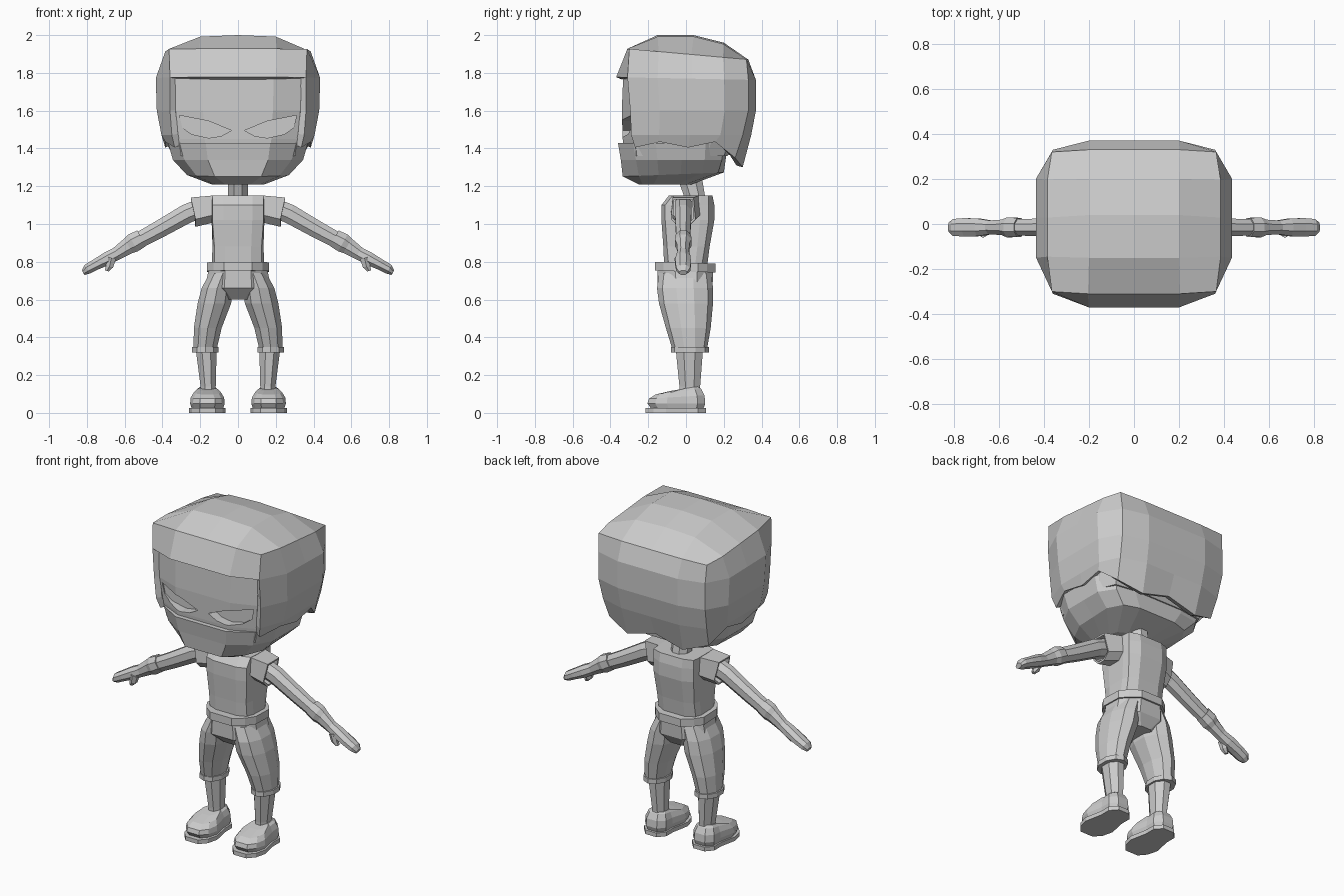
import bpy, bmesh
from math import cos, sin, tau
from mathutils import Vector

if "Cube" in bpy.data.objects:
    bpy.data.objects.remove(bpy.data.objects["Cube"])

GREY = (0.6, 0.6, 0.6, 1)
grey = bpy.data.materials.new("plain_grey")
grey.use_nodes = True
grey.diffuse_color = GREY
grey.node_tree.nodes["Principled BSDF"].inputs["Base Color"].default_value = GREY


def finish(name, bm, mirror=False):
    """Turn a bmesh into a named object, optionally mirrored to the other side."""
    bmesh.ops.recalc_face_normals(bm, faces=bm.faces)
    mesh = bpy.data.meshes.new(name)
    bm.to_mesh(mesh)
    bm.free()
    mesh.materials.append(grey)
    obj = bpy.data.objects.new(name, mesh)
    bpy.context.scene.collection.objects.link(obj)
    if mirror:
        mod = obj.modifiers.new("mirror", "MIRROR")
        mod.use_mirror_merge = False
    return obj


def bridge(bm, a, b, skip=()):
    n = len(a)
    for i in range(n):
        if i not in skip:
            bm.faces.new((a[i], a[(i + 1) % n], b[(i + 1) % n], b[i]))


def loft(name, rings, mirror=False, caps=(True, True)):
    bm = bmesh.new()
    loops = [[bm.verts.new(p) for p in ring] for ring in rings]
    for a, b in zip(loops, loops[1:]):
        bridge(bm, a, b)
    for loop, cap in zip((loops[0], loops[-1]), caps):
        if cap:
            bm.faces.new(loop)
    return finish(name, bm, mirror)


def box_ring(z, w, cx, front, back, cf, cb, tilt=0):
    """Sixteen-point rounded square: w = side bulge, (cx, cf/cb) = corners."""
    side = [cf + (cb - cf) * t for t in (0.25, 0.53, 0.8)]
    half = [(0, front), (cx * 0.56, front), (cx, cf)]
    half += [(w, y) for y in side]
    half += [(cx, cb), (cx * 0.56, back), (0, back)]
    full = half + [(-x, y) for x, y in half[-2:0:-1]]
    return [Vector((x, y, z + tilt * y)) for x, y in full]


def oval(c, u, v, n=8):
    c, u, v = Vector(c), Vector(u), Vector(v)
    return [c + u * cos(tau * (i + 0.5) / n) * 1.06 + v * sin(tau * (i + 0.5) / n) * 1.06
            for i in range(n)]


def level(z, x, y, rx, ry, n=8):
    return oval((x, y, z), (rx, 0, 0), (0, ry, 0), n)


# Hair shell: domed cap, full sides and back, open in front under the fringe
bm = bmesh.new()
rings = [
    box_ring(1.90, 0.385, 0.365, -0.31, 0.33, -0.30, 0.32, -0.09),
    box_ring(1.77, 0.435, 0.36, -0.37, 0.37, -0.31, 0.33, -0.02),
    box_ring(1.60, 0.43, 0.36, -0.33, 0.37, -0.295, 0.33),
    box_ring(1.47, 0.405, 0.35, -0.33, 0.345, -0.29, 0.30),
    box_ring(1.42, 0.385, 0.335, -0.33, 0.30, -0.27, 0.26),
]
for i, p in enumerate(rings[-1]):       # ragged lower edge
    if 5 < i < 11:
        p.z = 1.30 if i % 2 else 1.35
    else:
        p.z += 0.015 if i % 2 else -0.015
loops = [[bm.verts.new(p) for p in ring] for ring in rings]
for k, (a, b) in enumerate(zip(loops, loops[1:])):
    bridge(bm, a, b, () if k == 0 else (0, 1, 14, 15))
top = loops[0]
grid = [[None] * 5 for _ in range(5)]
for i in range(5):
    grid[0][i] = top[(i - 2) % 16]      # front row
    grid[4][i] = top[10 - i]            # back row
    grid[i][4] = top[2 + i]             # left column
    grid[i][0] = top[14 - i]            # right column
for j, (y, z) in enumerate(((-0.15, 2.0), (0.04, 2.0), (0.2, 1.96)), 1):
    for i, x in enumerate((-0.2, 0, 0.2), 1):
        grid[j][i] = bm.verts.new((x, y, z - abs(x) * 0.04))
for j in range(4):
    for i in range(4):
        bm.faces.new((grid[j][i], grid[j][i + 1], grid[j + 1][i + 1], grid[j + 1][i]))
bmesh.ops.delete(bm, geom=[v for v in bm.verts if not v.link_faces], context="VERTS")
hair = finish("hair", bm)
shell = hair.modifiers.new("thickness", "SOLIDIFY")
shell.thickness = 0.035
shell.offset = -1

# Face with recessed eye openings
face = loft("face", [
    box_ring(1.36, 0.34, 0.30, -0.325, 0.22, -0.26, 0.2),
    box_ring(1.45, 0.36, 0.315, -0.335, 0.27, -0.27, 0.24),
    box_ring(1.60, 0.385, 0.33, -0.34, 0.30, -0.285, 0.27),
    box_ring(1.84, 0.36, 0.34, -0.33, 0.30, -0.285, 0.27),
])
eye = [(0.035, 1.495), (0.155, 1.545), (0.31, 1.575), (0.295, 1.51),
       (0.245, 1.475), (0.155, 1.455), (0.09, 1.465)]
for s in (-1, 1):
    cutter = loft("eye_cutter", [[(s * x, y, z) for x, z in eye] for y in (-0.45, -0.28)])
    cut = face.modifiers.new("eye_opening", "BOOLEAN")
    cut.object = cutter
    cut.solver = "EXACT"
    cutter.hide_render = True
    cutter.hide_viewport = True
    cutter.display_type = "WIRE"

# Mask over the lower face and jaw
loft("mask", [
    box_ring(1.21, 0.14, 0.12, -0.25, 0.03, -0.23, 0.0),
    box_ring(1.265, 0.27, 0.22, -0.335, 0.2, -0.25, 0.17, 0.04),
    box_ring(1.34, 0.345, 0.285, -0.345, 0.21, -0.265, 0.19),
    box_ring(1.43, 0.37, 0.305, -0.36, 0.22, -0.28, 0.2),
])

# Neck and torso
loft("neck", [level(1.13, 0, 0.05, 0.055, 0.055), level(1.28, 0, 0.01, 0.055, 0.07)])
loft("torso", [
    box_ring(0.76, 0.14, 0.125, -0.115, 0.11, -0.09, 0.08),
    box_ring(0.88, 0.135, 0.125, -0.12, 0.125, -0.10, 0.10),
    box_ring(1.02, 0.14, 0.135, -0.13, 0.15, -0.11, 0.12),
    box_ring(1.10, 0.14, 0.135, -0.13, 0.15, -0.11, 0.12),
    box_ring(1.152, 0.14, 0.135, -0.09, 0.14, -0.07, 0.12),
])

# Short open sleeves
def sleeve_ring(x, low, high, slant, f, b):
    return [(x, f, high), (x, b, high), (x - slant, b + 0.01, low + 0.04),
            (x - slant, b - 0.03, low), (x - slant, f + 0.03, low), (x - slant, f - 0.01, low + 0.04)]


sleeve = loft("sleeve", [sleeve_ring(0.12, 1.01, 1.152, 0, -0.07, 0.07),
                         sleeve_ring(0.25, 0.985, 1.14, 0.025, -0.07, 0.04)],
              mirror=True, caps=(True, False))
rim = sleeve.modifiers.new("thickness", "SOLIDIFY")
rim.thickness = 0.012


# Arms, gloves and thumbs slope down and outward
def arm_ring(x, z, ry, rz):
    return oval((x, -0.015, z), (0, ry, 0), (rz * 0.5, 0, rz * 0.87))


def limb(name, *stations):
    loft(name, [arm_ring(*s) for s in stations], mirror=True)


limb("arm", (0.15, 1.10, 0.045, 0.055), (0.27, 1.055, 0.045, 0.052),
     (0.42, 0.97, 0.04, 0.047), (0.56, 0.895, 0.035, 0.042))
limb("glove_cuff", (0.51, 0.925, 0.043, 0.048), (0.555, 0.90, 0.045, 0.052),
     (0.58, 0.885, 0.035, 0.045), (0.655, 0.835, 0.03, 0.033))
limb("hand", (0.63, 0.85, 0.03, 0.034), (0.69, 0.818, 0.04, 0.036),
     (0.75, 0.787, 0.042, 0.03), (0.80, 0.76, 0.038, 0.027), (0.82, 0.742, 0.022, 0.014))
loft("thumb", [oval((x, -0.035, z), (r, 0, r * 0.3), (0, r, 0), 6)
               for x, z, r in ((0.67, 0.82, 0.025), (0.68, 0.775, 0.02), (0.695, 0.752, 0.011))],
     mirror=True)

# Belt, hips and trouser legs
loft("belt", [box_ring(z, 0.165, 0.13, -0.165, 0.155, -0.12, 0.11, -0.03)
              for z in (0.748, 0.795)])
loft("hips", [
    box_ring(0.60, 0.10, 0.06, -0.09, 0.10, -0.07, 0.08),
    box_ring(0.66, 0.175, 0.13, -0.15, 0.14, -0.10, 0.10),
    box_ring(0.76, 0.155, 0.12, -0.15, 0.145, -0.11, 0.10),
])
loft("trouser_leg", [
    level(0.33, 0.175, 0.02, 0.06, 0.085, 10), level(0.45, 0.16, 0.012, 0.073, 0.112, 10),
    level(0.58, 0.125, 0.0, 0.088, 0.135, 10), level(0.66, 0.11, -0.005, 0.082, 0.14, 10),
    level(0.74, 0.08, -0.005, 0.07, 0.13, 10)], mirror=True)
loft("trouser_cuff", [level(z, 0.173, 0.02, 0.07, 0.095, 10) for z in (0.32, 0.348)], mirror=True)
loft("lower_leg", [level(0.08, 0.158, 0.02, 0.04, 0.055), level(0.14, 0.158, 0.02, 0.041, 0.056),
                   level(0.33, 0.168, 0.018, 0.056, 0.073)], mirror=True)


# Shoes and foot-shaped soles
def foot_ring(z, grow, rise=0, front=-0.2):
    side = [(0.04, front), (0.075, front + 0.04), (0.09, front + 0.1), (0.07, 0.0),
            (0.07, 0.06), (0.035, 0.10)]
    outline = side + [(-x, y) for x, y in reversed(side)]
    return [(0.162 + x * grow, y * grow, z + rise * (y + 0.2)) for x, y in outline]


loft("sole", [foot_ring(z, 1.07) for z in (0, 0.025)], mirror=True)
loft("shoe", [foot_ring(0.025, 0.93), foot_ring(0.05, 1.02), foot_ring(0.075, 0.98, 0.06),
              foot_ring(0.098, 0.8, 0.1), foot_ring(0.11, 0.6, 0.1, -0.13)], mirror=True)
